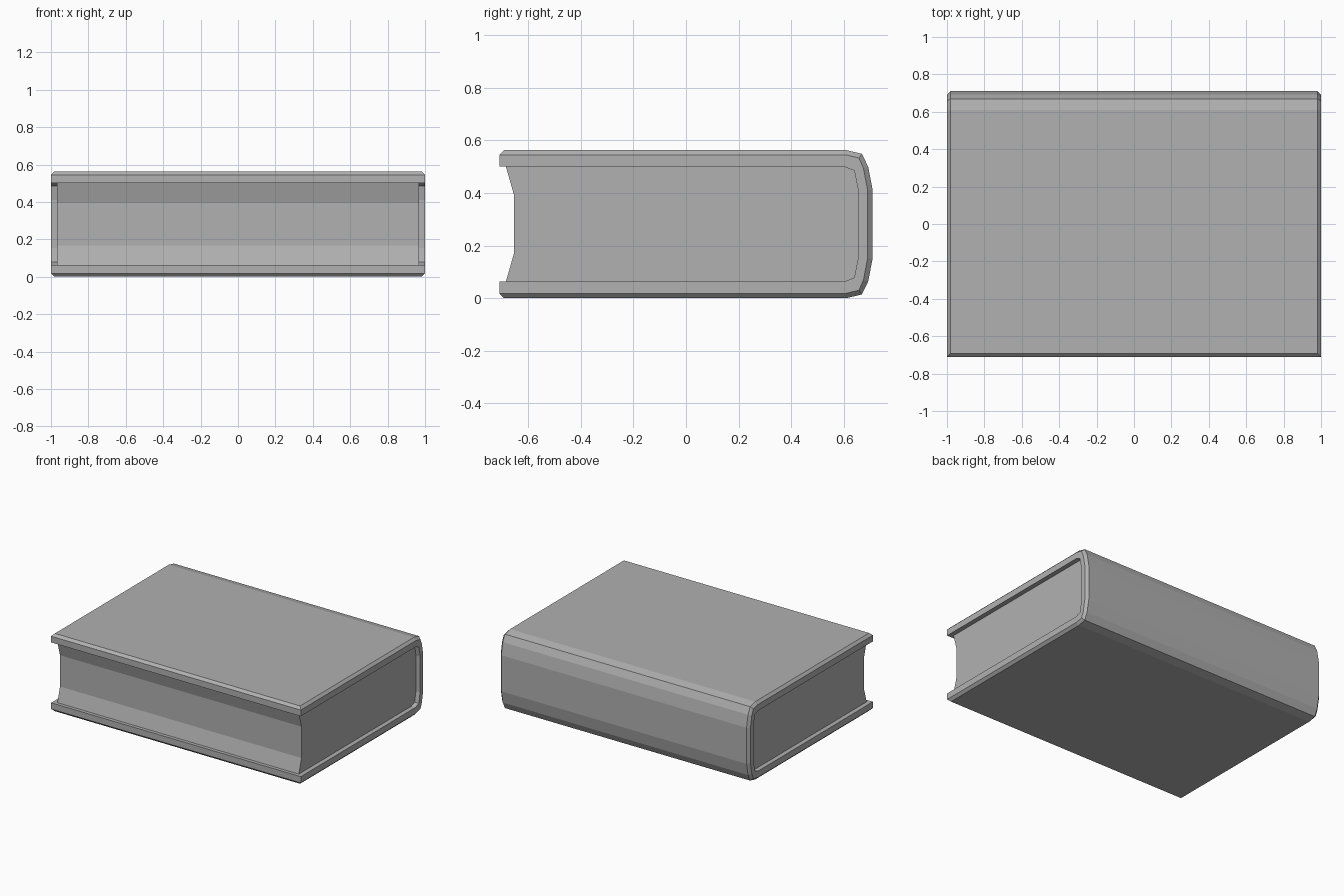
import bpy, bmesh

if "Cube" in bpy.data.objects:
    bpy.data.objects.remove(bpy.data.objects["Cube"])

H = 0.563  # total thickness of the book

# Dark grey shared by both parts
grey = bpy.data.materials.new("dark_grey")
grey.diffuse_color = (0.44, 0.44, 0.44, 1)
grey.use_nodes = True
grey.node_tree.nodes["Principled BSDF"].inputs["Base Color"].default_value = grey.diffuse_color


def mirrored(half):
    """Complete an upper half profile (y, z) with its reflection about mid-height."""
    return half + [(y, H - z) for y, z in reversed(half)]


def loft(name, sections):
    """Skin closed y-z profiles placed along x; sections = [(x, profile), ...]."""
    bm = bmesh.new()
    rings = [[bm.verts.new((x, y, z)) for y, z in prof] for x, prof in sections]
    for a, b in zip(rings, rings[1:]):
        for i in range(len(a)):
            j = (i + 1) % len(a)
            bm.faces.new((a[i], a[j], b[j], b[i]))
    bm.faces.new(rings[0])
    bm.faces.new(rings[-1])
    bmesh.ops.remove_doubles(bm, verts=bm.verts, dist=0.0005)
    bmesh.ops.recalc_face_normals(bm, faces=bm.faces)
    mesh = bpy.data.meshes.new(name)
    bm.to_mesh(mesh)
    bm.free()
    mesh.materials.append(grey)
    obj = bpy.data.objects.new(name, mesh)
    bpy.context.collection.objects.link(obj)
    return obj


# Upper half profiles, from fore edge to the rounded spine
inner = [(-0.71, 0.50), (0.602, 0.50), (0.64, 0.485), (0.655, 0.41)]
outer_full = [(-0.71, 0.545), (-0.692, H), (0.61, H), (0.669, 0.549), (0.693, 0.50), (0.71, 0.412)]
outer_end = [(-0.71, 0.545), (-0.71, 0.545), (0.608, 0.545), (0.658, 0.533), (0.675, 0.494), (0.691, 0.41)]


def cover_profile(outer):
    return mirrored(outer) + mirrored(inner)[::-1]


# Cover: boards and spine in one shell, bevelled along its outer rim
end, full = cover_profile(outer_end), cover_profile(outer_full)
loft("cover", [(-1, end), (-0.982, full), (0.982, full), (1, end)])

# Page block: hollowed fore edge, back following the spine
pages = mirrored([(-0.655, 0.395), (-0.685, 0.50)] + inner[1:])
loft("page_block", [(-0.967, pages), (0.967, pages)])
